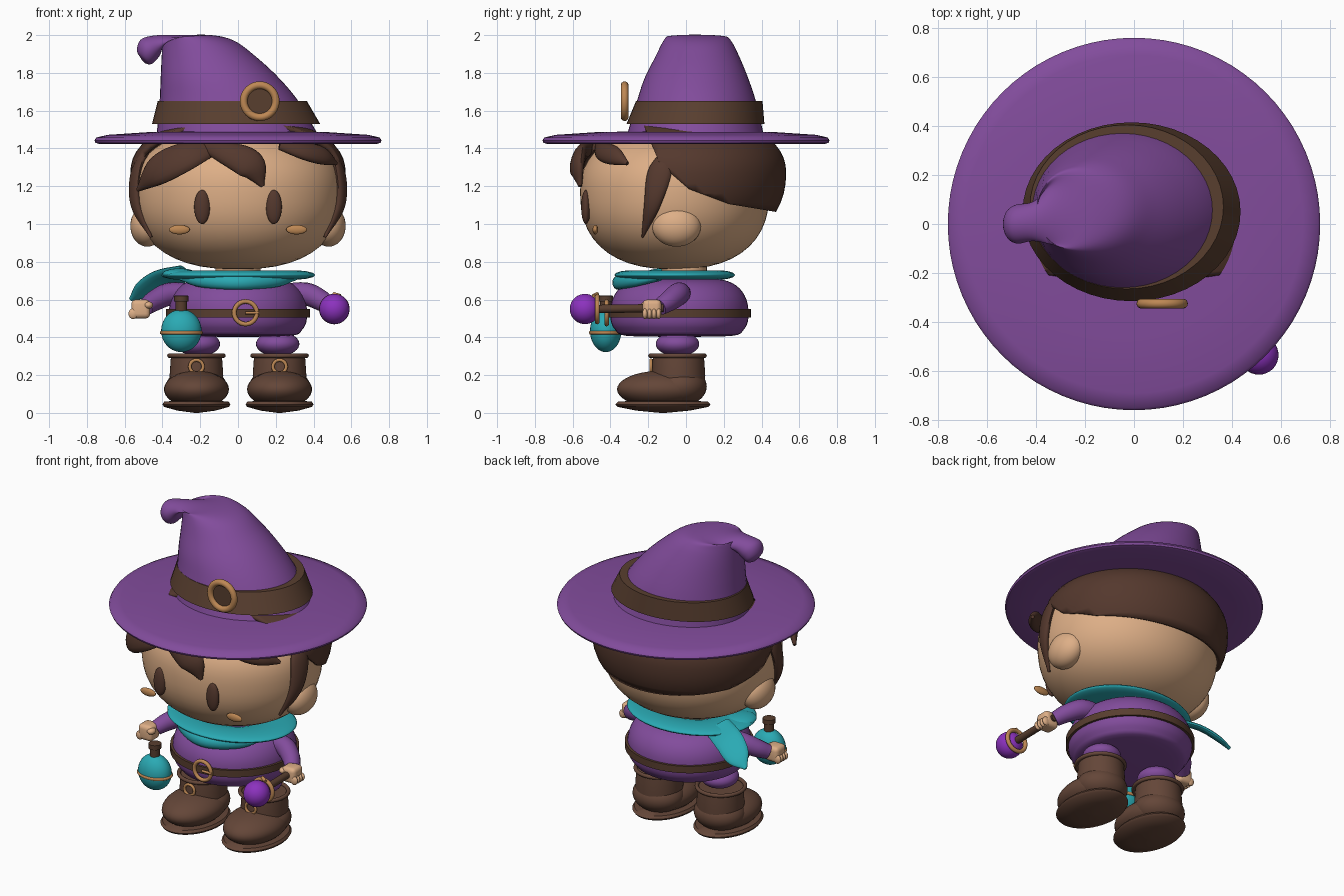
import bpy, bmesh
from math import sin, cos, pi, radians
from mathutils import Vector

if "Cube" in bpy.data.objects:
    bpy.data.objects.remove(bpy.data.objects["Cube"])


def material(name, *rgb):
    lin = [((c / 255 + 0.055) / 1.055) ** 2.4 for c in rgb] + [1]
    m = bpy.data.materials.new(name)
    m.use_nodes = True
    m.diffuse_color = lin
    m.node_tree.nodes["Principled BSDF"].inputs["Base Color"].default_value = lin
    return m


PURPLE = material("purple cloth", 130, 76, 156)
BAND = material("dark leather", 88, 62, 47)
BOOT = material("boot leather", 100, 70, 56)
HAIR = material("brown hair", 84, 56, 45)
SKIN = material("skin", 222, 175, 135)
BRASS = material("brass", 190, 136, 84)
TEAL = material("teal", 42, 170, 180)
ORB = material("violet glass", 140, 50, 190)


def finish(ob, name, mat, angle=45):
    ob.name = name
    ob.data.materials.append(mat)
    ob.data.shade_smooth()
    ob.data.set_sharp_from_angle(angle=radians(angle))
    return ob


def skin(name, rings, mat, angle=45, closed=False):
    """Bridge a list of equal rings; cap the ends, or join them if closed."""
    bm = bmesh.new()
    rows = [[bm.verts.new(p) for p in ring] for ring in rings]
    n = len(rows[0])
    pairs = list(zip(rows, rows[1:])) + ([(rows[-1], rows[0])] if closed else [])
    for a, b in pairs:
        for i in range(n):
            j = (i + 1) % n
            bm.faces.new((a[i], a[j], b[j], b[i]))
    if not closed:
        bm.faces.new(rows[0])
        bm.faces.new(rows[-1])
    bmesh.ops.recalc_face_normals(bm, faces=bm.faces)
    me = bpy.data.meshes.new(name)
    bm.to_mesh(me)
    bm.free()
    ob = bpy.data.objects.new(name, me)
    bpy.context.collection.objects.link(ob)
    return finish(ob, name, mat, angle)


def smooth_path(keys, steps=6):
    """Catmull-Rom interpolation of equal-length tuples."""
    k = [Vector(p) for p in keys]
    k = [2 * k[0] - k[1]] + k + [2 * k[-1] - k[-2]]
    out = []
    for a, b, c, d in zip(k, k[1:], k[2:], k[3:]):
        for s in range(steps):
            t = s / steps
            out.append(0.5 * (2 * b + (c - a) * t + (2 * a - 5 * b + 4 * c - d) * t**2
                              + (3 * b - a - 3 * c + d) * t**3))
    return out + [k[-2]]


def lathe(name, profile, at, mat, sy=1, n=48, angle=45, closed=False):
    x, y = at
    rings = [[(x + r * cos(2 * pi * i / n), y + sy * r * sin(2 * pi * i / n), z)
              for i in range(n)] for r, z in profile]
    return skin(name, rings, mat, angle, closed)


def sweep(name, keys, mat, centre):
    """Flattened tube facing away from centre; keys are x, y, z, half width, half thickness."""
    path = smooth_path(keys)
    rings = []
    for i, p in enumerate(path):
        pos = Vector(p[:3])
        tan = Vector(path[min(i + 1, len(path) - 1)][:3]) - Vector(path[max(i - 1, 0)][:3])
        side = tan.cross(pos - Vector(centre)).normalized()
        out = side.cross(tan).normalized()
        rings.append([pos + side * max(p[3], .003) * cos(a * pi / 8)
                      + out * max(p[4], .003) * sin(a * pi / 8) for a in range(16)])
    return skin(name, rings, mat)


def ball(name, at, size, mat):
    bpy.ops.mesh.primitive_uv_sphere_add(segments=32, ring_count=20, location=at)
    ob = bpy.context.object
    ob.scale = size
    return finish(ob, name, mat)


def ring(name, at, major, minor, mat, rot=(0, 0, 0), scale=(1, 1, 1)):
    bpy.ops.mesh.primitive_torus_add(major_radius=major, minor_radius=minor, major_segments=40,
                                     minor_segments=14, location=at, rotation=rot)
    bpy.context.object.scale = scale
    return finish(bpy.context.object, name, mat, 80)


def rod(name, a, b, radius, mat):
    d = Vector(b) - Vector(a)
    bpy.ops.mesh.primitive_cylinder_add(vertices=20, radius=radius, depth=d.length,
                                        location=(Vector(a) + Vector(b)) / 2,
                                        rotation=d.to_track_quat("Z", "Y").to_euler())
    return finish(bpy.context.object, name, mat)


def squash(r, low, high, power, z0, n=24):
    """Superellipse half-profile for the head and hair."""
    prof = []
    for i in range(n + 1):
        s = sin((i / n - .5) * pi * .995)
        prof.append((r * (1 - abs(s) ** power) ** (1 / power), z0 + s * (high if s > 0 else low)))
    return prof


FACE_ON = (pi / 2, 0, 0)

# Head and face
lathe("head", squash(.55, .41, .335, 2.4, 1.17), (0, -.06), SKIN, .91, 64)
lathe("neck", [(.12, .68), (.12, .8)], (0, -.01), SKIN)
for side, s in (("left", 1), ("right", -1)):
    ball(side + "_ear", (s * .48, -.05, .99), (.09, .13, .11), SKIN)
    ball(side + "_eye", (s * .19, -.53, 1.09), (.042, .025, .09), HAIR)
    ball(side + "_cheek", (s * .31, -.48, .97), (.055, .015, .025), BRASS)

# Hair cap, trimmed along a line that drops toward the nape
cap = lathe("hair_cap", squash(.57, .42, .3, 2.2, 1.27), (0, 0), HAIR, .93, 64)
bm = bmesh.new()
bm.from_mesh(cap.data)
edge = [(-.185, 1.43), (-.14, 1.32), (.016, 1.185), (.23, 1.105), (.44, 1.07)]
for (y, z), (y2, z2) in zip(edge, edge[1:]):
    bmesh.ops.bisect_plane(bm, geom=bm.verts[:] + bm.edges[:] + bm.faces[:], plane_co=(0, y, z),
                           plane_no=(0, z - z2, y2 - y), clear_inner=True)
bm.to_mesh(cap.data)
bm.free()
cap.modifiers.new("Thickness", "SOLIDIFY").thickness = .03

# Fringe and side locks
HEAD = (0, 0, 1.15)
sweep("right_fringe", [(-.1, -.47, 1.42, .04, .02), (-.27, -.52, 1.36, .085, .035),
                       (-.43, -.46, 1.28, .085, .04), (-.53, -.36, 1.18, .01, .01)], HAIR, HEAD)
sweep("middle_fringe", [(-.19, -.48, 1.42, .03, .02), (-.06, -.55, 1.375, .065, .035),
                        (.07, -.575, 1.31, .08, .035), (.13, -.56, 1.2, .01, .01)], HAIR, HEAD)
sweep("left_fringe", [(.22, -.46, 1.42, .03, .02), (.35, -.44, 1.385, .05, .03),
                      (.45, -.38, 1.36, .05, .03), (.52, -.31, 1.32, .01, .01)], HAIR, HEAD)
for side, s in (("left", 1), ("right", -1)):
    sweep(side + "_side_lock", [(s * .49, -.1, 1.38, .03, .02), (s * .54, -.14, 1.27, .065, .025),
                                (s * .54, -.18, 1.1, .045, .025),
                                (s * .46, -.23, .93, .005, .008)], HAIR, HEAD)

# Hat
lathe("hat_brim", [(.01, 1.43), (.6, 1.425), (.735, 1.424), (.755, 1.43), (.76, 1.442), (.75, 1.458),
                   (.69, 1.472), (.45, 1.488), (.01, 1.49)], (0, 0), PURPLE, 1, 80)


def tilted_rings(keys, steps=6, n=48):
    """Rings from left x, z, right x, z, centre y and half depth."""
    out = []
    for lx, lz, rx, rz, cy, d in (smooth_path(keys, steps) if steps else keys):
        mid, half = Vector(((lx + rx) / 2, cy, (lz + rz) / 2)), Vector(((rx - lx) / 2, 0, (rz - lz) / 2))
        out.append([mid + half * cos(2 * pi * i / n) + Vector((0, d * sin(2 * pi * i / n), 0))
                    for i in range(n)])
    return out


skin("hat_crown", tilted_rings([
    (-.43, 1.48, .42, 1.48, .05, .36), (-.415, 1.65, .32, 1.65, .055, .315),
    (-.41, 1.76, .21, 1.78, .055, .275), (-.405, 1.87, .09, 1.89, .06, .225),
    (-.40, 1.95, -.02, 1.97, .06, .185), (-.395, 1.985, -.14, 2.0, .055, .155),
    (-.40, 1.95, -.3, 2.0, .03, .11), (-.41, 1.9, -.42, 2.0, .01, .08),
    (-.44, 1.86, -.51, 1.98, 0, .08), (-.465, 1.845, -.535, 1.92, 0, .06),
    (-.49, 1.85, -.51, 1.87, 0, .01)]), PURPLE, 60)
skin("hat_band", tilted_rings([
    (-.42, 1.53, .40, 1.53, .05, .34), (-.455, 1.53, .435, 1.53, .05, .365),
    (-.425, 1.65, .365, 1.65, .07, .335), (-.39, 1.65, .32, 1.65, .06, .3)], 0), BAND, 40, True)
ring("hat_buckle", (.115, -.325, 1.65), .085, .02, BRASS, FACE_ON)
rod("hat_buckle_plate", (.115, -.325, 1.65), (.115, -.318, 1.65), .08, BAND)

# Scarf
ring("scarf", (0, -.06, .73), .29, .12, TEAL, scale=(1, .78, .21))
sweep("scarf_front_fold", [(.31 * sin(a), -.02 - .34 * cos(a), .69 + .015 * abs(a), w, .03)
                           for a, w in ((-1.2, .01), (-.7, .035), (0, .038), (.7, .035), (1.2, .01))],
      TEAL, (0, 0, .69))
ball("scarf_knot", (-.31, -.12, .735), (.09, .1, .03), TEAL)
sweep("scarf_tail", [(-.27, .06, .74, .08, .02), (-.4, .13, .71, .085, .018), (-.5, .18, .65, .07, .018),
                     (-.57, .2, .6, .01, .01)], TEAL, (-.14, -.9, -.65))

# Tunic and belt
lathe("tunic", smooth_path([(.01, .72), (.2, .71), (.3, .675), (.355, .6), (.365, .5), (.34, .44),
                            (.28, .408), (.01, .402)], 4), (0, -.035), PURPLE)
lathe("belt", [(.34, .505), (.38, .505), (.38, .55), (.34, .55)], (0, -.035), BAND, closed=True)
ring("belt_buckle", (.04, -.42, .53), .06, .012, BRASS, FACE_ON)
rod("belt_prong", (.04, -.425, .53), (.11, -.425, .53), .008, BRASS)

# Arms, hands, legs and boots
for side, s in (("left", 1), ("right", -1)):
    sweep(side + "_sleeve", [(s * .25, -.03, .63, .055, .055), (s * .36, -.04, .63, .06, .06),
                             (s * .44, -.085, .595, .055, .055), (s * .49, -.14, .56, .045, .045)],
          PURPLE, (0, 0, 0))
    bpy.ops.mesh.primitive_cube_add(size=1, location=(s * .515, -.18, .55))
    palm = bpy.context.object
    palm.scale = (.1, .1, .1)
    bpy.ops.object.transform_apply(location=False, rotation=False)
    bevel = palm.modifiers.new("Rounding", "BEVEL")
    bevel.width, bevel.segments = .025, 4
    finish(palm, side + "_hand", SKIN, 100)
    for i in range(4):
        ball(side + "_finger", (s * .555, -.145 - i * .024, .525), (.025, .014, .028), SKIN)
    ball(side + "_thumb", (s * .475, -.21, .57), (.025, .03, .02), SKIN)

    x = s * .22
    ball(side + "_trouser", (s * .21, -.045, .365), (.115, .115, .065), PURPLE)
    lathe(side + "_boot_shaft", [(.135, .1), (.142, .2), (.135, .3), (.1, .3)], (x, -.04), BOOT)
    ring(side + "_boot_cuff", (x, -.045, .303), .143, .012, BOOT)
    ball(side + "_boot_toe", (x, -.13, .125), (.172, .235, .098), BOOT)
    ball(side + "_boot_heel", (x, -.035, .14), (.16, .145, .105), BOOT)
    lathe(side + "_boot_sole", [(.01, 0), (.1, .012), (.172, .032), (.18, .045), (.17, .06), (.01, .07)],
          (x, -.122), BOOT, 1.4)
    ring(side + "_boot_buckle", (x, -.185, .245), .035, .009, BRASS, FACE_ON)

# Wand
rod("wand_shaft", (.51, -.12, .555), (.51, -.48, .55), .022, BAND)
ball("wand_orb", (.51, -.535, .55), (.08, .08, .08), ORB)
ring("wand_ring", (.51, -.47, .55), .068, .013, BRASS, FACE_ON)
rod("wand_prong", (.505, -.47, .63), (.54, -.49, .62), .01, BRASS)

# Potion flask
ball("flask", (-.3, -.425, .435), (.107, .083, .113), TEAL)
ring("flask_ring", (-.3, -.425, .425), .104, .01, BRASS, scale=(1, .78, 1))
lathe("flask_stopper", [(.03, .53), (.03, .59), (.038, .59), (.038, .62), (.01, .622)],
      (-.3, -.425), BAND, n=20)
